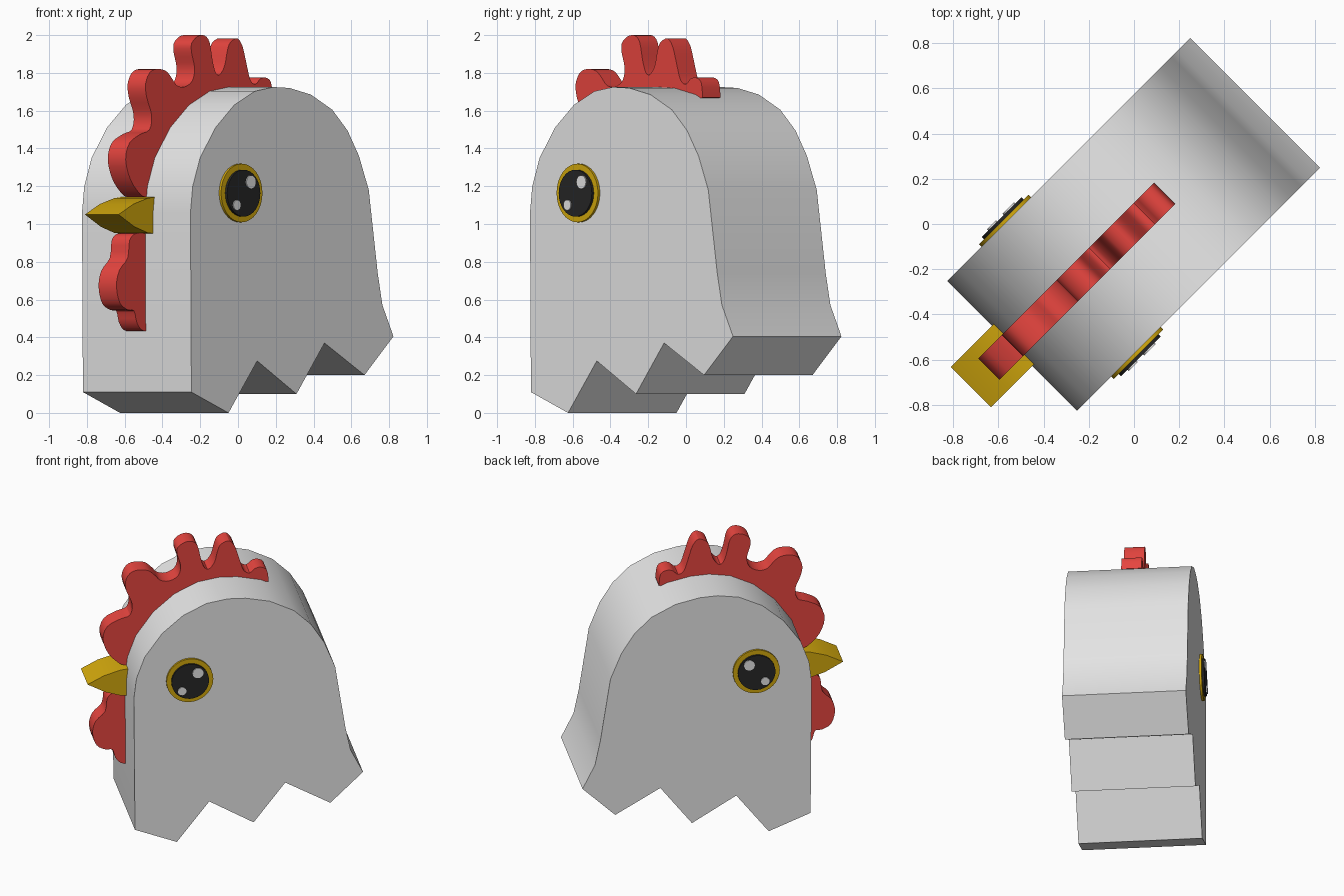
import bpy, bmesh, math
from mathutils import Vector

R = math.sqrt(0.5)


def place(s, t, z):
    """s = towards the back, t = towards the right; the head is turned 45 degrees."""
    return Vector(((s + t) * R, (s - t) * R, z))


def material(name, rgb):
    m = bpy.data.materials.new(name)
    m.diffuse_color = (*rgb, 1)
    return m


WHITE = material("feather white", (0.80, 0.80, 0.80))
RED = material("comb red", (0.80, 0.06, 0.05))
GOLD = material("beak gold", (0.66, 0.40, 0.004))
BLACK = material("pupil black", (0.02, 0.02, 0.02))


def smooth_path(pts, n=3):
    """Catmull-Rom curve through an open chain of points."""
    p = [Vector(q) for q in pts]
    p = [p[0]] + p + [p[-1]]
    out = []
    for a, b, c, d in zip(p, p[1:], p[2:], p[3:]):
        for i in range(n):
            u = i / n
            out.append(0.5 * (2 * b + (c - a) * u + (2 * a - 5 * b + 4 * c - d) * u * u
                              + (3 * b - a - 3 * c + d) * u ** 3))
    return [tuple(v) for v in out] + [tuple(p[-1])]


def slab(name, outline, t0, t1, mat, angle=30):
    """Extrude a side outline (s, z) sideways from t0 to t1."""
    bm = bmesh.new()
    a = [bm.verts.new(place(s, t0, z)) for s, z in outline]
    b = [bm.verts.new(place(s, t1, z)) for s, z in outline]
    bm.faces.new(a)
    bm.faces.new(b[::-1])
    for i in range(len(a)):
        j = (i + 1) % len(a)
        bm.faces.new((a[i], b[i], b[j], a[j]))
    bmesh.ops.recalc_face_normals(bm, faces=bm.faces)
    me = bpy.data.meshes.new(name)
    bm.to_mesh(me)
    bm.free()
    ob = bpy.data.objects.new(name, me)
    bpy.context.collection.objects.link(ob)
    me.materials.append(mat)
    bpy.ops.object.select_all(action='DESELECT')
    ob.select_set(True)
    bpy.context.view_layer.objects.active = ob
    bpy.ops.object.shade_smooth_by_angle(angle=math.radians(angle))
    return ob


def circle(s, z, r, n=32):
    return [(s + r * math.cos(2 * math.pi * i / n), z + r * math.sin(2 * math.pi * i / n))
            for i in range(n)]


# Head: zigzag neck edge below, rounded dome above
zigzag = [(-0.755, 0.11), (-0.477, 0), (-0.262, 0.275), (0.032, 0.10),
          (0.242, 0.37), (0.541, 0.20), (0.758, 0.405)]
dome = [(0.675, 0.571), (0.64, 0.74), (0.573, 1.18), (0.50, 1.36), (0.414, 1.495),
        (0.30, 1.605), (0.14, 1.685), (-0.02, 1.72), (-0.14, 1.725), (-0.28, 1.703),
        (-0.434, 1.63), (-0.575, 1.51), (-0.69, 1.35), (-0.745, 1.20), (-0.762, 1.06)]
slab("head", zigzag + dome, -0.406, 0.406, WHITE, 28)

# Comb: wavy lobes running from the beak over the crown
comb = [(-0.76, 1.143), (-0.80, 1.158), (-0.871, 1.233), (-0.908, 1.339), (-0.879, 1.429),
        (-0.795, 1.476), (-0.729, 1.50), (-0.714, 1.577), (-0.751, 1.672), (-0.759, 1.741),
        (-0.729, 1.80), (-0.677, 1.82), (-0.61, 1.812), (-0.565, 1.775), (-0.527, 1.735),
        (-0.47, 1.725), (-0.41, 1.757), (-0.392, 1.825), (-0.415, 1.91), (-0.413, 1.958),
        (-0.37, 1.993), (-0.318, 1.998), (-0.28, 1.963), (-0.258, 1.868), (-0.235, 1.804),
        (-0.205, 1.79), (-0.168, 1.836), (-0.146, 1.92), (-0.123, 1.963), (-0.071, 1.982),
        (-0.033, 1.94), (-0.003, 1.847), (0.026, 1.762), (0.065, 1.74), (0.10, 1.768),
        (0.14, 1.775), (0.18, 1.75), (0.192, 1.67)]
inner = [(-0.1, 1.60), (-0.45, 1.45), (-0.70, 1.143)]
slab("comb", smooth_path(comb) + inner, -0.067, 0.067, RED)

# Wattle under the beak
wattle = [(-0.74, 0.95), (-0.83, 0.95), (-0.878, 0.915), (-0.893, 0.82), (-0.955, 0.755),
          (-0.977, 0.67), (-0.95, 0.58), (-0.89, 0.545), (-0.845, 0.54), (-0.825, 0.48),
          (-0.79, 0.44), (-0.74, 0.432)]
slab("wattle", smooth_path(wattle), -0.067, 0.067, RED)

# Beak: wedge with gently bowed upper and lower sides
beak = [(-0.72, 1.145), (-0.80, 1.137), (-0.91, 1.105), (-1.02, 1.05),
        (-0.90, 0.985), (-0.80, 0.953), (-0.72, 0.947)]
slab("beak", beak, -0.126, 0.126, GOLD)

# Eyes, mirrored on both cheeks
for side, k in (("right", 1), ("left", -1)):
    slab(side + "_eye_ring", circle(-0.393, 1.164, 0.155), k * 0.39, k * 0.421, GOLD)
    slab(side + "_pupil", circle(-0.393, 1.163, 0.124), k * 0.415, k * 0.436, BLACK)
    slab(side + "_large_glint", circle(-0.343, 1.222, 0.036, 20), k * 0.434, k * 0.443, WHITE)
    slab(side + "_small_glint", circle(-0.448, 1.10, 0.028, 20), k * 0.434, k * 0.443, WHITE)
